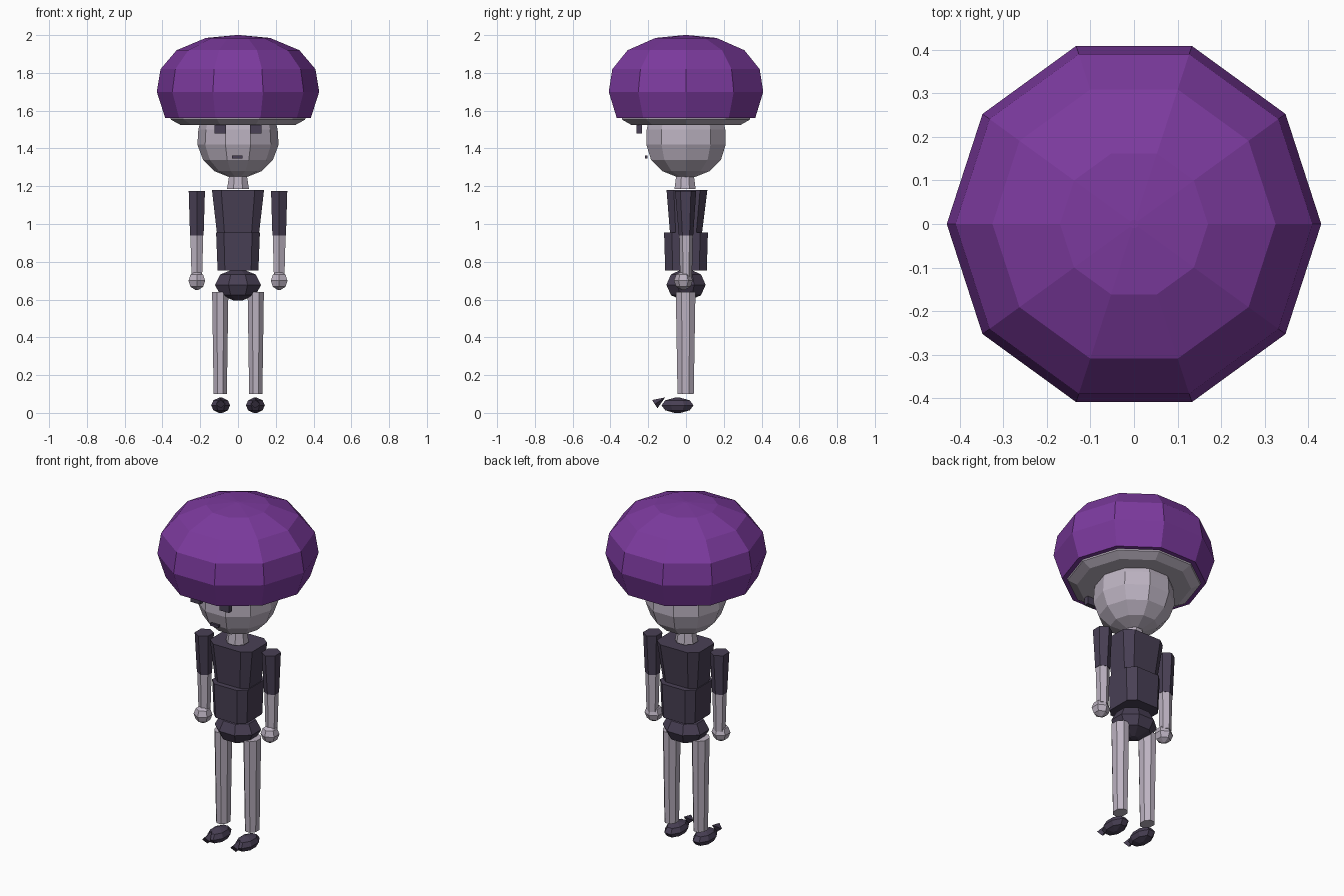
import bpy, bmesh
from math import sin, cos, pi

default = bpy.data.objects.get("Cube")
if default:
    bpy.data.objects.remove(default, do_unlink=True)


def material(name, rgb):
    m = bpy.data.materials.new(name)
    m.use_nodes = True
    colour = (*rgb, 1.0)
    m.diffuse_color = colour
    m.node_tree.nodes["Principled BSDF"].inputs["Base Color"].default_value = colour
    return m


purple = material("cap purple", (0.2, 0.042, 0.34))
pale = material("pale lilac grey", (0.5, 0.445, 0.53))
dark = material("dark plum", (0.066, 0.051, 0.09))


def finish(name, bm, mat):
    bmesh.ops.recalc_face_normals(bm, faces=bm.faces)
    mesh = bpy.data.meshes.new(name)
    bm.to_mesh(mesh)
    bm.free()
    mesh.materials.append(mat)
    obj = bpy.data.objects.new(name, mesh)
    bpy.context.collection.objects.link(obj)
    return obj


def loft(name, mat, rings, sides=8, turn=0.5, x=0.0, power=1.0):
    """Closed faceted solid through rings of (z, half width, half depth, y offset)."""
    angles = [2 * pi * (i + turn) / sides for i in range(sides)]
    soften = lambda v: (1 if v > 0 else -1) * abs(v) ** power
    outline = [(soften(cos(a)), soften(sin(a))) for a in angles]
    wide = max(p[0] for p in outline)
    deep = max(p[1] for p in outline)
    bm = bmesh.new()
    loops = [[bm.verts.new((x + px / wide * rx, y + py / deep * ry, z)) for px, py in outline]
             for z, rx, ry, y in rings]
    for low, high in zip(loops, loops[1:]):
        for i in range(sides):
            j = (i + 1) % sides
            bm.faces.new((low[i], low[j], high[j], high[i]))
    bm.faces.new(loops[0][::-1])
    bm.faces.new(loops[-1])
    return finish(name, bm, mat)


def ball(name, mat, z, height, rx, ry, y=0.0, x=0.0, sides=8):
    """Low-poly ellipsoid built from a few rings."""
    rings = []
    for k in range(5):
        a = -pi / 2 + pi * (k + 0.25) / 4.5
        rings.append((z + height * sin(a), rx * cos(a), ry * cos(a), y))
    return loft(name, mat, rings, sides, x=x)


def box(name, mat, centre, size):
    bm = bmesh.new()
    bmesh.ops.create_cube(bm, size=1)
    bmesh.ops.scale(bm, vec=size, verts=bm.verts)
    bmesh.ops.translate(bm, vec=centre, verts=bm.verts)
    return finish(name, bm, mat)


def round_rings(profile):
    return [(z, r, r * sin(2 * pi / 5), 0) for z, r in profile]


# Mushroom cap and its underside
loft("cap", purple, round_rings([(1.56, 0.385), (1.7, 0.43), (1.82, 0.41), (1.92, 0.325),
                                 (1.985, 0.17), (2.0, 0.01)]), sides=10, turn=0)
loft("cap_underside", pale, round_rings([(1.525, 0.305), (1.552, 0.355), (1.57, 0.36)]),
     sides=10, turn=0)

# Head, neck and face
loft("head", pale, [(1.25, 0.05, 0.05, 0), (1.28, 0.125, 0.125, 0), (1.34, 0.185, 0.185, 0),
                    (1.42, 0.215, 0.21, 0), (1.5, 0.21, 0.208, 0), (1.54, 0.2, 0.2, 0)],
     sides=10, turn=0)
loft("neck", pale, [(1.185, 0.058, 0.056, -0.005), (1.27, 0.045, 0.045, -0.005)])
box("mouth", dark, (-0.003, -0.21, 1.355), (0.055, 0.014, 0.014))

# Body
loft("chest", dark, [(0.955, 0.112, 0.085, 0), (1.18, 0.138, 0.108, 0.005)], power=0.5)
loft("waist", dark, [(0.755, 0.108, 0.11, 0), (0.955, 0.116, 0.116, 0)], power=0.5)
ball("hips", dark, 0.678, 0.085, 0.122, 0.104)

# Paired parts
for side, s in (("left", 1), ("right", -1)):
    arm = s * 0.218
    loft(side + "_upper_arm", dark, [(0.94, 0.036, 0.038, 0), (1.175, 0.043, 0.056, -0.002)],
         sides=6, x=arm)
    loft(side + "_forearm", pale, [(0.72, 0.028, 0.032, 0), (0.94, 0.034, 0.036, 0)],
         sides=6, x=arm)
    ball(side + "_hand", pale, 0.7, 0.05, 0.044, 0.05, y=-0.014, x=arm, sides=6)
    loft(side + "_leg", pale, [(0.1, 0.035, 0.043, -0.002), (0.64, 0.043, 0.052, -0.002)],
         x=s * 0.094)
    foot = s * 0.092
    ball(side + "_foot", dark, 0.04, 0.041, 0.05, 0.085, y=-0.045, x=foot)
    bpy.ops.mesh.primitive_cone_add(vertices=4, radius1=0.026, depth=0.065,
                                    location=(foot, -0.138, 0.064), rotation=(-1, 0, 0))
    toe = bpy.context.object
    toe.name = side + "_toe"
    toe.data.materials.append(dark)
    box(side + "_eye", dark, (s * 0.094, -0.248, 1.52), (0.062, 0.028, 0.08))
